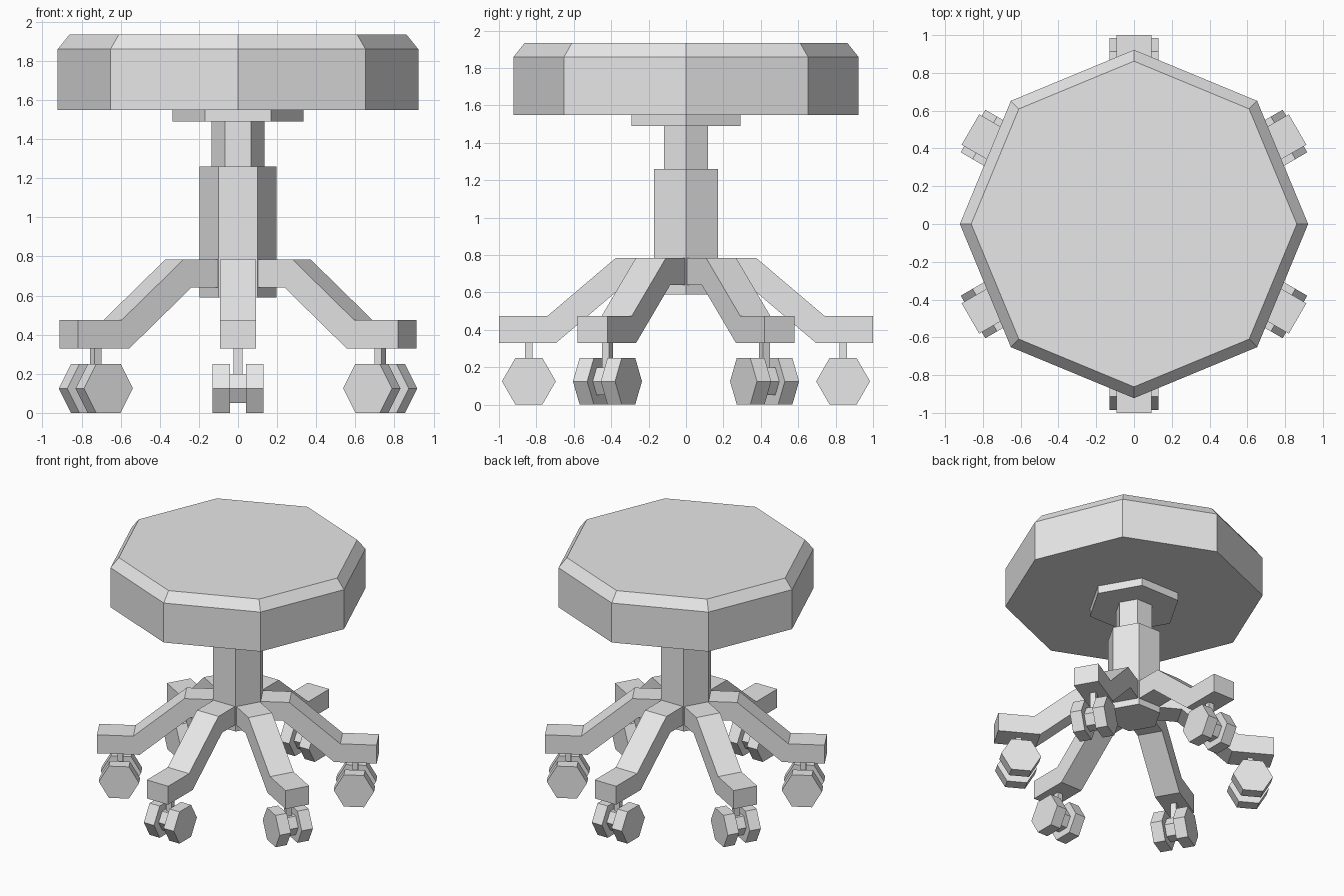
import bpy, math
from mathutils import Matrix

cube = bpy.data.objects.get("Cube")
if cube:
    bpy.data.objects.remove(cube, do_unlink=True)

grey = bpy.data.materials.new("light_grey")
grey.use_nodes = True
grey.diffuse_color = (0.8, 0.8, 0.8, 1)
for node in grey.node_tree.nodes:
    if node.type == 'BSDF_PRINCIPLED':
        node.inputs["Base Color"].default_value = grey.diffuse_color


def build(name, verts, faces, matrix=Matrix()):
    mesh = bpy.data.meshes.new(name)
    mesh.from_pydata([matrix @ Matrix.Translation(v).translation for v in verts], [], faces)
    mesh.materials.append(grey)
    obj = bpy.data.objects.new(name, mesh)
    bpy.context.collection.objects.link(obj)
    return obj


def loft(name, sides, rings, matrix=Matrix()):
    """Stack of regular polygons given as (radius, height), first corner on +x."""
    verts = [(r * math.cos(math.tau * i / sides), r * math.sin(math.tau * i / sides), z)
             for r, z in rings for i in range(sides)]
    n = len(verts)
    faces = [tuple(reversed(range(sides))), tuple(range(n - sides, n))]
    for k in range(len(rings) - 1):
        for i in range(sides):
            a, b = k * sides + i, k * sides + (i + 1) % sides
            faces.append((a, b, b + sides, a + sides))
    return build(name, verts, faces, matrix)


def extrude(name, profile, half_width, matrix):
    """Counter-clockwise x-z outline given thickness along y."""
    n = len(profile)
    verts = [(x, s * half_width, z) for s in (-1, 1) for x, z in profile]
    faces = [tuple(range(n)), tuple(reversed(range(n, 2 * n)))]
    faces += [(i, i + n, (i + 1) % n + n, (i + 1) % n) for i in range(n)]
    return build(name, verts, faces, matrix)


# Seat and central column
loft("seat", 8, [(0.922, 1.55), (0.922, 1.86), (0.862, 1.935)])
loft("seat_plate", 6, [(0.335, 1.49), (0.335, 1.55)])
loft("inner_column", 6, [(0.135, 1.2), (0.135, 1.49)])
loft("outer_column", 6, [(0.197, 0.59), (0.197, 1.26)])

# Bent leg outline, from the column outwards
leg_outline = [(0.15, 0.64), (0.33, 0.64), (0.695, 0.33), (1.0, 0.33),
               (1.0, 0.475), (0.74, 0.475), (0.375, 0.785), (0.15, 0.785)]
stem_outline = [(0.82, 0.125), (0.86, 0.125), (0.86, 0.34), (0.82, 0.34)]

# Six legs, each with a twin-wheel caster
for i in range(6):
    turn = Matrix.Rotation(math.radians(30 + 60 * i), 4, 'Z')
    extrude(f"leg_{i + 1}", leg_outline, 0.093, turn)
    extrude(f"caster_stem_{i + 1}", stem_outline, 0.022, turn)
    axle = turn @ Matrix.Translation((0.84, 0, 0.125)) @ Matrix.Rotation(math.pi / 2, 4, 'X')
    loft(f"caster_hub_{i + 1}", 6, [(0.085, -0.05), (0.085, 0.05)], axle)
    for side, s in (("left", -1), ("right", 1)):
        offset = Matrix.Translation((0, 0, s * 0.086))
        loft(f"caster_wheel_{side}_{i + 1}", 6, [(0.144, -0.044), (0.144, 0.044)], axle @ offset)
